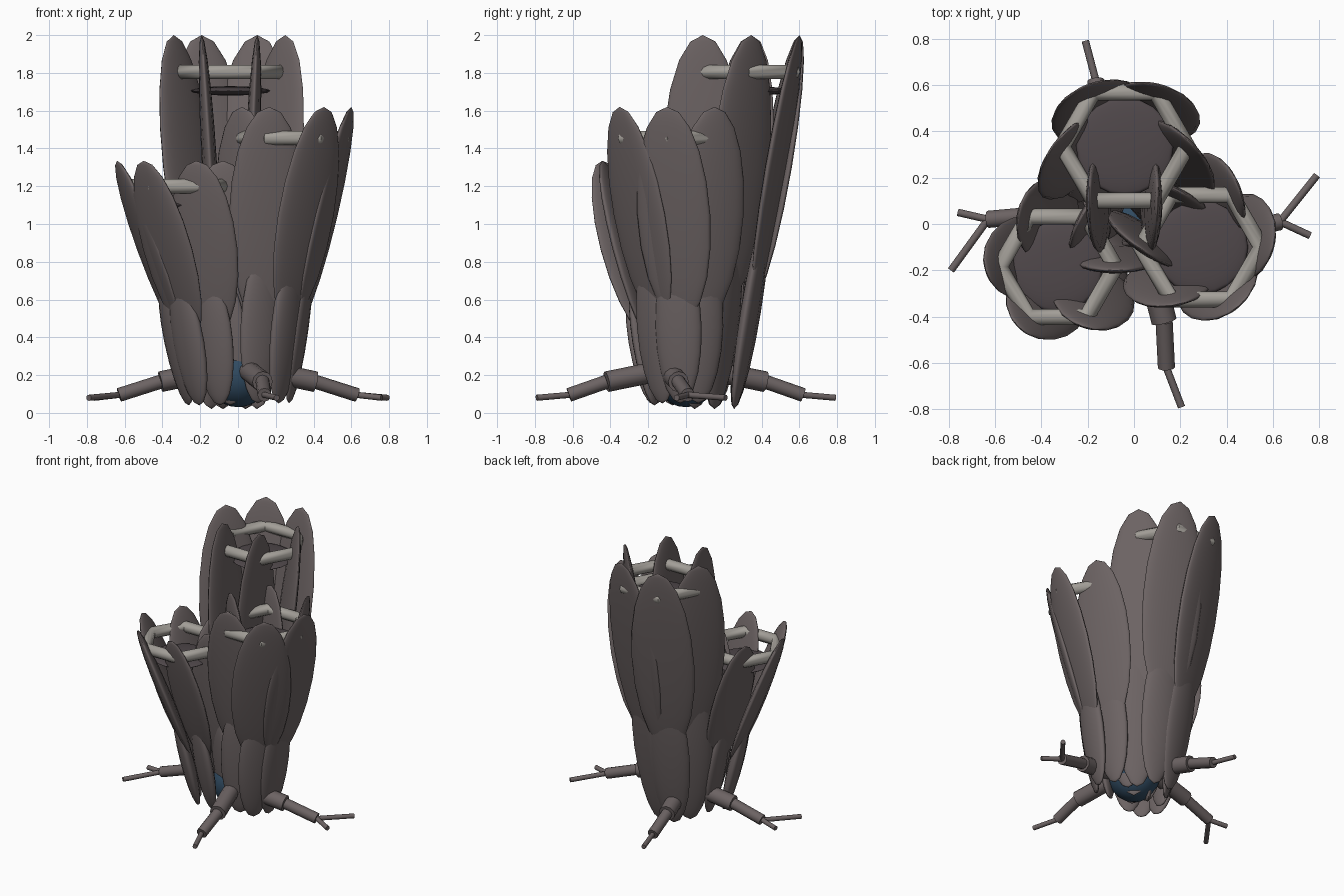
import bpy
from math import sin, cos, pi, radians
from mathutils import Vector

if "Cube" in bpy.data.objects:
    bpy.data.objects.remove(bpy.data.objects["Cube"])


def material(name, rgb):
    m = bpy.data.materials.new(name)
    m.diffuse_color = (*rgb, 1)
    m.use_nodes = True
    m.node_tree.nodes["Principled BSDF"].inputs["Base Color"].default_value = m.diffuse_color
    return m


BARK = material("bark", (0.15, 0.125, 0.125))
RIM = material("rim", (0.36, 0.34, 0.31))
PLUG = material("plug", (0.08, 0.065, 0.07))
CORE = material("core", (0.03, 0.07, 0.12))


def finish(name, mat, angle=40):
    ob = bpy.context.object
    ob.name = name
    ob.data.materials.append(mat)
    bpy.ops.object.shade_smooth_by_angle(angle=radians(angle))
    return ob


def petal(name, a, b, width, thick):
    """Flattened ellipsoid from a to b, its thin side facing the lean."""
    a, b = Vector(a), Vector(b)
    d = b - a
    bpy.ops.mesh.primitive_uv_sphere_add(
        segments=16, ring_count=10, radius=1, location=(a + b) / 2,
        rotation=d.to_track_quat('Z', 'Y').to_euler())
    bpy.context.object.scale = (width, thick, d.length / 2)
    finish(name, BARK, 60)


def rod(name, a, b, r):
    a, b = Vector(a), Vector(b)
    d = b - a
    bpy.ops.mesh.primitive_cylinder_add(
        vertices=12, radius=r, depth=d.length, location=(a + b) / 2,
        rotation=d.to_track_quat('Z', 'Y').to_euler())
    finish(name, BARK)


def petal_ring(name, low, high, width, thick):
    """Six petals between two circles given as (x, y, z, radius)."""
    for i in range(6):
        c, s = cos(i * pi / 3), sin(i * pi / 3)
        ends = [(x + r * c, y + r * s, z) for x, y, z, r in (low, high)]
        petal(f"{name}_{i + 1}", *ends, width, thick)


# Three leaning cups: lower petals, upper petals, rim ring, inner plug
cups = {
    "back": dict(
        lower=((-.02, .15, .02, .12), (-.03, .25, 1.06, .20), .14),
        upper=((-.03, .225, .60, .155), (-.045, .345, 2.0, .295), .215),
        rim=(-.04, .335, 1.805, .27)),
    "right": dict(
        lower=((.16, -.03, .05, .11), (.22, -.05, .86, .16), .125),
        upper=((.20, -.03, .48, .13), (.31, -.10, 1.62, .29), .20),
        rim=(.29, -.10, 1.455, .26)),
    "left": dict(
        lower=((-.15, -.07, .04, .11), (-.235, -.13, .71, .165), .11),
        upper=((-.19, -.10, .40, .11), (-.36, -.20, 1.335, .28), .185),
        rim=(-.33, -.185, 1.20, .25)),
}
for side, c in cups.items():
    petal_ring(f"{side}_lower_petal", *c["lower"], .045)
    petal_ring(f"{side}_upper_petal", *c["upper"], .04)
    x, y, z, r = c["rim"]
    bpy.ops.mesh.primitive_torus_add(
        location=(x, y, z), major_segments=6, minor_segments=10,
        major_radius=r, minor_radius=.04)
    finish(f"{side}_rim", RIM)
    bpy.ops.mesh.primitive_uv_sphere_add(
        segments=20, ring_count=8, radius=1, location=(x, y, z - .1))
    bpy.context.object.scale = (r * .78, r * .78, .025)
    finish(f"{side}_plug", PLUG)

# Central core between the cups
bpy.ops.mesh.primitive_uv_sphere_add(
    segments=20, ring_count=12, radius=.17, location=(0, 0, .2))
finish("core", CORE)

# Four roots: thick stub, middle length, thin tips (two roots fork)
roots = {
    "front": ((.06, -.15, .22), (.13, -.42, .165), (.14, -.62, .095),
              [(.205, -.79, .08)]),
    "right": ((.15, -.09, .22), (.41, -.04, .165), (.63, .01, .095),
              [(.79, .21, .08), (.76, -.05, .08)]),
    "back": ((-.07, .15, .22), (-.14, .42, .165), (-.165, .62, .095),
             [(-.21, .79, .08)]),
    "left": ((-.15, .07, .22), (-.41, .04, .165), (-.63, .02, .095),
             [(-.79, -.20, .08), (-.76, .05, .08)]),
}
for side, (a, b, c, tips) in roots.items():
    rod(f"{side}_root_stub", a, b, .055)
    rod(f"{side}_root_middle", b, c, .037)
    for i, t in enumerate(tips):
        rod(f"{side}_root_tip_{i + 1}", c, t, .016)
